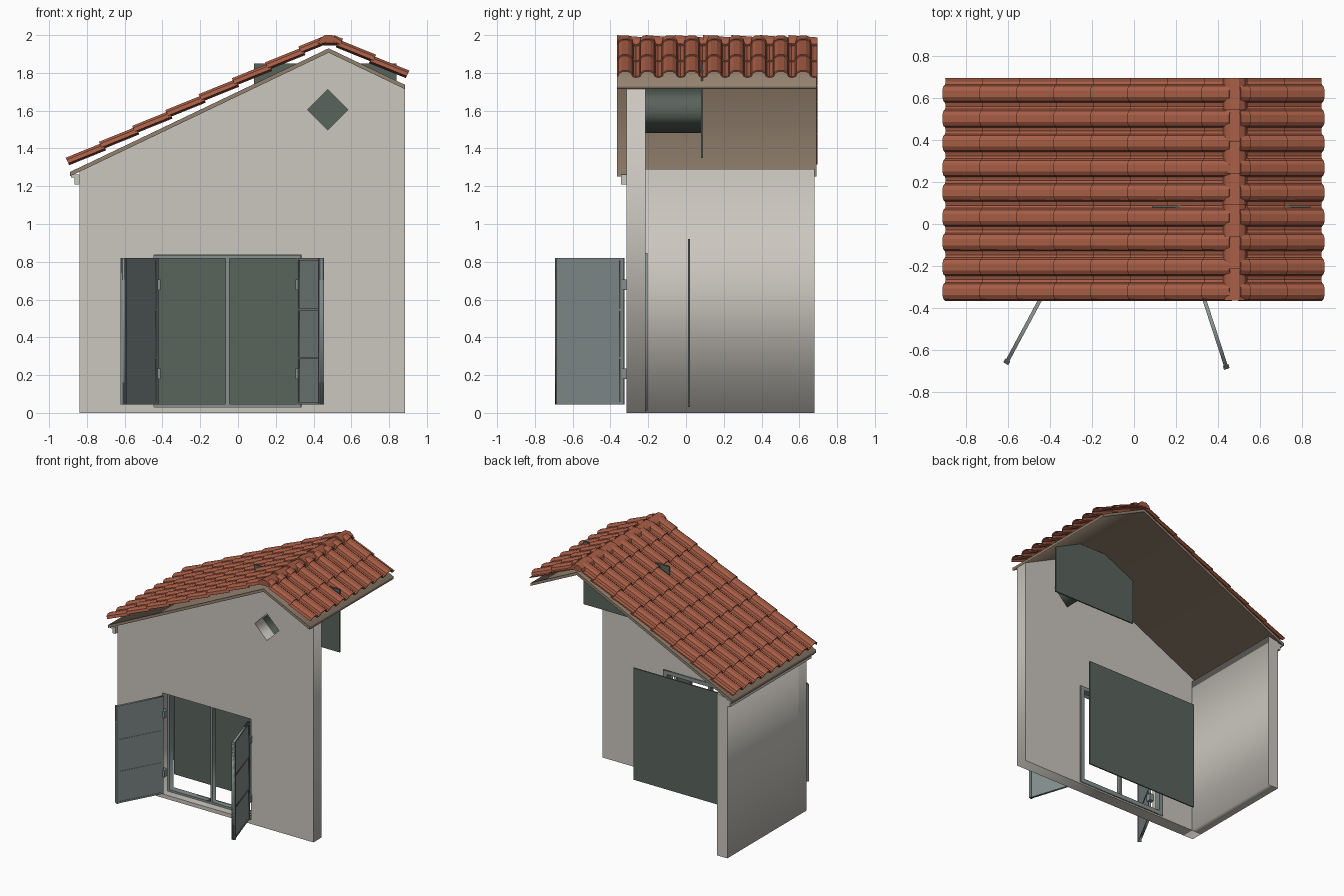
import bpy, bmesh, math
from mathutils import Matrix, Vector

cube = bpy.data.objects.get("Cube")
if cube:
    bpy.data.objects.remove(cube, do_unlink=True)


def material(name, hexcode):
    rgb = [int(hexcode[i:i + 2], 16) / 255 for i in (0, 2, 4)]
    col = [((c + 0.055) / 1.055) ** 2.4 for c in rgb] + [1]
    m = bpy.data.materials.new(name)
    m.use_nodes = True
    m.diffuse_color = col
    m.node_tree.nodes["Principled BSDF"].inputs["Base Color"].default_value = col
    return m


plaster = material("plaster", "cbc7bf")
terracotta = material("terracotta", "a65d45")
timber = material("roof_timber", "94826f")
dark_green = material("dark_green", "59635b")
grey_paint = material("grey_paint", "86918f")


def finish(name, bm, mat):
    bmesh.ops.recalc_face_normals(bm, faces=bm.faces)
    me = bpy.data.meshes.new(name)
    bm.to_mesh(me)
    bm.free()
    me.materials.append(mat)
    ob = bpy.data.objects.new(name, me)
    bpy.context.collection.objects.link(ob)
    return ob


def box(name, x0, x1, y0, y1, z0, z1, mat):
    bm = bmesh.new()
    size = Vector((x1 - x0, y1 - y0, z1 - z0))
    mid = Vector((x0 + x1, y0 + y1, z0 + z1)) / 2
    bmesh.ops.create_cube(bm, size=1, matrix=Matrix.Translation(mid) @ Matrix.Diagonal((*size, 1)))
    return finish(name, bm, mat)


def plate(name, loops, y0, y1, mat):
    """Upright x-z outline (first loop) with holes (other loops), from y0 to y1."""
    cu = bpy.data.curves.new(name, "CURVE")
    cu.dimensions = "2D"
    cu.fill_mode = "BOTH"
    cu.extrude = (y1 - y0) / 2
    for loop in loops:
        sp = cu.splines.new("POLY")
        sp.points.add(len(loop) - 1)
        for p, (x, z) in zip(sp.points, loop):
            p.co = (x, z, 0, 1)
        sp.use_cyclic_u = True
    ob = bpy.data.objects.new(name, cu)
    bpy.context.collection.objects.link(ob)
    cu.materials.append(mat)
    bpy.ops.object.select_all(action="DESELECT")
    bpy.context.view_layer.objects.active = ob
    ob.select_set(True)
    bpy.ops.object.convert(target="MESH")
    ob = bpy.context.view_layer.objects.active
    ob.name = name
    ob.data.transform(Matrix.Translation((0, (y0 + y1) / 2, 0)) @ Matrix.Rotation(math.pi / 2, 4, "X"))
    return ob


def rect(x0, x1, z0, z1):
    return [(x0, z0), (x1, z0), (x1, z1), (x0, z1)]


def diamond(r):
    return [(0.475 - r, 1.605), (0.475, 1.605 - r), (0.475 + r, 1.605), (0.475, 1.605 + r)]


# Main dimensions
RIDGE_X, RIDGE_Z, SLOPE = 0.48, 1.93, 0.478
LEFT, RIGHT = -0.89, 0.885
FRONT, BACK = -0.365, 0.695


def roof_z(x):
    return RIDGE_Z - SLOPE * abs(x - RIDGE_X)


# Walls
wall = [(-0.84, 0), (RIGHT, 0), (RIGHT, roof_z(RIGHT) - 0.022),
        (RIDGE_X, RIDGE_Z - 0.022), (-0.84, roof_z(-0.84) - 0.022)]
plate("front_wall", [wall, rect(-0.445, 0.335, 0.03, 0.835), diamond(0.107)], -0.315, -0.215, plaster)
plate("side_wall", [[(-0.84, 0), (-0.75, 0), (-0.75, 1.29), (-0.84, 1.272)]], -0.215, 0.68, plaster)

# Stepped cornice under the low eave
box("cornice_upper", -0.885, -0.84, -0.345, 0.68, 1.245, 1.262, plaster)
box("cornice_lower", -0.865, -0.84, -0.345, 0.68, 1.21, 1.245, plaster)

# Roof deck
deck = [(x, roof_z(x)) for x in (LEFT, RIDGE_X, RIGHT)]
plate("roof_deck", [deck + [(x, z - 0.023) for x, z in reversed(deck)]], FRONT, BACK - 0.005, timber)

# Wavy tile courses
ROWS = 9
PITCH = (BACK - FRONT) / ROWS
WAVE = [(0.003, 0.006), (0.01, 0.025), (0.028, 0.036), (0.058, 0.036), (0.076, 0.025), (0.084, 0.006), (0.1, 0)]


def tile_slope(name, eave_x, course=0.195):
    d = 1 if eave_x < RIDGE_X else -1
    ang = math.atan(SLOPE)
    along = Vector((d * math.cos(ang), 0, math.sin(ang)))
    up = Vector((-d * math.sin(ang), 0, math.cos(ang)))
    start = Vector((eave_x, 0, roof_z(eave_x) + 0.029))
    total = abs(RIDGE_X - eave_x) / math.cos(ang) - 0.01
    line = [(FRONT + r * PITCH + u, h) for r in range(ROWS) for u, h in WAVE] + [(BACK, 0.004)]
    bm = bmesh.new()
    s = 0
    while s < total:
        end = min(s + course + 0.015, total)
        rows = []
        for t, lift in ((s, 0.012), (end, 0.012 - 0.012 * (end - s) / course)):
            rows.append([bm.verts.new(start + along * t + up * (h + lift) + Vector((0, y, 0)))
                         for y, h in line])
        for i in range(len(line) - 1):
            bm.faces.new((rows[0][i], rows[0][i + 1], rows[1][i + 1], rows[1][i]))
        s += course
    ob = finish(name, bm, terracotta)
    mod = ob.modifiers.new("thickness", "SOLIDIFY")
    mod.thickness = 0.008
    mod.offset = 0


tile_slope("long_slope_tiles", LEFT)
tile_slope("short_slope_tiles", RIGHT)

# Overlapping ridge caps, each raised at its front end
CAP = [(-0.056, 1.945), (-0.045, 1.971), (-0.02, 1.988), (0.02, 1.988), (0.045, 1.971), (0.056, 1.945)]
bm = bmesh.new()
CAPS = 7
step = (BACK - FRONT) / CAPS
for k in range(CAPS):
    y = FRONT + k * step
    ends = [[bm.verts.new((RIDGE_X + x, yy, z + lift)) for x, z in CAP]
            for yy, lift in ((y, 0.012), (y + step, 0))]
    for i in range(len(CAP)):
        j = (i + 1) % len(CAP)
        bm.faces.new((ends[0][i], ends[0][j], ends[1][j], ends[1][i]))
    bm.faces.new(ends[0])
    bm.faces.new(ends[1])
finish("ridge_caps", bm, terracotta)

# Dark backing boards and the diamond vent shaft
box("window_backing", -0.57, 0.45, 0.01, 0.02, 0.03, 0.92, dark_green)
box("vent_backing", 0.085, 0.84, 0.079, 0.089, 1.35, 1.85, dark_green)
plate("vent_shaft", [diamond(0.124), diamond(0.112)], -0.215, 0.079, dark_green)

# Window frame
plate("window_frame", [rect(-0.444, 0.334, 0.031, 0.834), rect(-0.423, -0.065, 0.047, 0.818),
                       rect(-0.045, 0.313, 0.047, 0.818)], -0.255, -0.215, grey_paint)
plate("window_casing", [rect(-0.457, 0.347, 0.012, 0.847), rect(-0.423, 0.313, 0.047, 0.818)],
      -0.215, -0.205, grey_paint)


# Open shutters, built along +x from the hinge and then swung out
def shutter(side, hinge, tip):
    swing = Vector(tip) - Vector(hinge)
    place = Matrix.Translation((*hinge, 0)) @ Matrix.Rotation(math.atan2(swing.y, swing.x), 4, "Z")
    length = swing.length
    holes = [rect(0.024, length - 0.024, a, b) for a, b in ((0.058, 0.285), (0.297, 0.54), (0.552, 0.806))]
    parts = [
        plate(side + "_shutter_frame", [rect(0, length, 0.045, 0.82)] + holes, -0.009, 0.009, grey_paint),
        box(side + "_shutter_panel", 0.012, length - 0.012, -0.006, 0.006, 0.05, 0.815, grey_paint),
        box(side + "_shutter_end_stile", length - 0.02, length, -0.014, 0.014, 0.045, 0.82, grey_paint),
    ]
    for ob in parts:
        ob.data.transform(place)
    for z, level in ((0.18, "lower"), (0.65, "upper")):
        box(f"{side}_{level}_hinge", hinge[0] - 0.02, hinge[0] + 0.02, -0.34, -0.3, z, z + 0.055, grey_paint)


shutter("right", (-0.43, -0.33), (-0.61, -0.665))
shutter("left", (0.325, -0.33), (0.442, -0.69))
